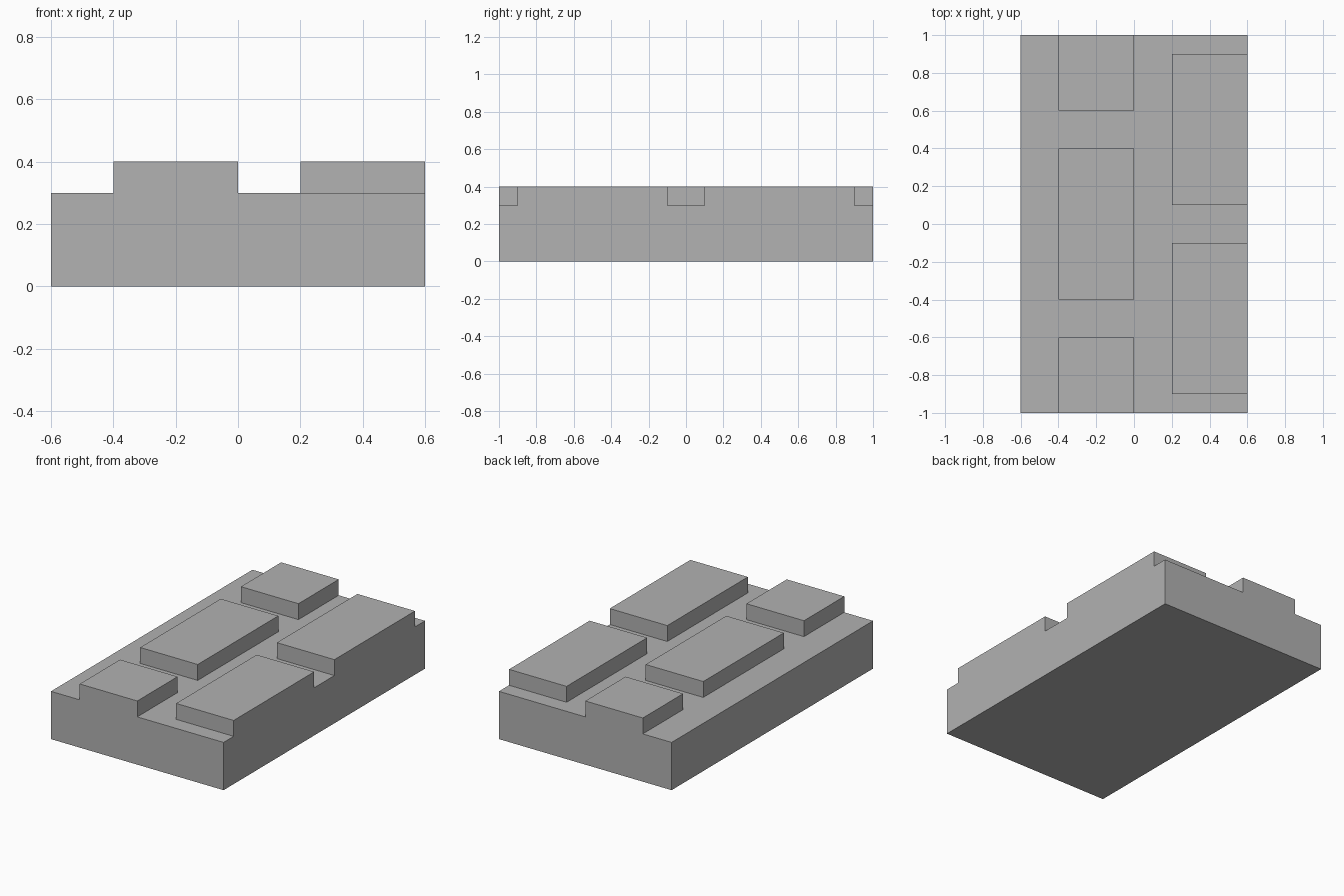
import bpy
import bmesh
from mathutils import Matrix, Vector

cube = bpy.data.objects.get("Cube")
if cube:
    bpy.data.objects.remove(cube, do_unlink=True)

WIDTH, LENGTH, BASE, RAISE = 1.2, 2.0, 0.3, 0.1

# Raised bricks as (x min, x max, y min, y max), in two staggered rows
BRICKS = [(-0.4, 0, y, y + d) for y, d in ((-1, 0.4), (-0.4, 0.8), (0.6, 0.4))]
BRICKS += [(0.2, 0.6, y, y + 0.8) for y in (-0.9, 0.1)]

# Stone grey
stone = bpy.data.materials.new("stone_grey")
stone.use_nodes = True
grey = (0.445, 0.445, 0.445, 1)
stone.diffuse_color = grey
stone.node_tree.nodes["Principled BSDF"].inputs["Base Color"].default_value = grey

# Base slab
bm = bmesh.new()
size = Matrix.Diagonal((WIDTH, LENGTH, BASE, 1))
bmesh.ops.create_cube(bm, size=1, matrix=Matrix.Translation((0, 0, BASE / 2)) @ size)


def cut(axis, value):
    """Slice the whole slab across one axis."""
    point, normal = Vector(), Vector()
    point[axis], normal[axis] = value, 1
    bmesh.ops.bisect_plane(bm, geom=bm.verts[:] + bm.edges[:] + bm.faces[:],
                           plane_co=point, plane_no=normal, dist=1e-5)


# Score the brick outlines
for x in {x for b in BRICKS for x in b[:2] if abs(x) < WIDTH / 2}:
    cut(0, x)
for y in {round(y, 3) for b in BRICKS for y in b[2:] if abs(y) < LENGTH / 2 - 0.01}:
    cut(1, y)


def in_brick(face):
    c = face.calc_center_median()
    return c.z > BASE - 0.001 and any(
        x0 < c.x < x1 and y0 < c.y < y1 for x0, x1, y0, y1 in BRICKS)


# Raise the bricks and clean up the flat faces
top = [f for f in bm.faces if in_brick(f)]
raised = bmesh.ops.extrude_face_region(bm, geom=top)["geom"]
bmesh.ops.translate(bm, vec=(0, 0, RAISE),
                    verts=[v for v in raised if isinstance(v, bmesh.types.BMVert)])
leftover = [f for f in top if f.is_valid]
if leftover:
    bmesh.ops.delete(bm, geom=leftover, context="FACES")
bmesh.ops.recalc_face_normals(bm, faces=bm.faces[:])

mesh = bpy.data.meshes.new("brick_paving_slab")
bm.to_mesh(mesh)
bm.free()
mesh.materials.append(stone)
slab = bpy.data.objects.new("brick_paving_slab", mesh)
bpy.context.collection.objects.link(slab)
